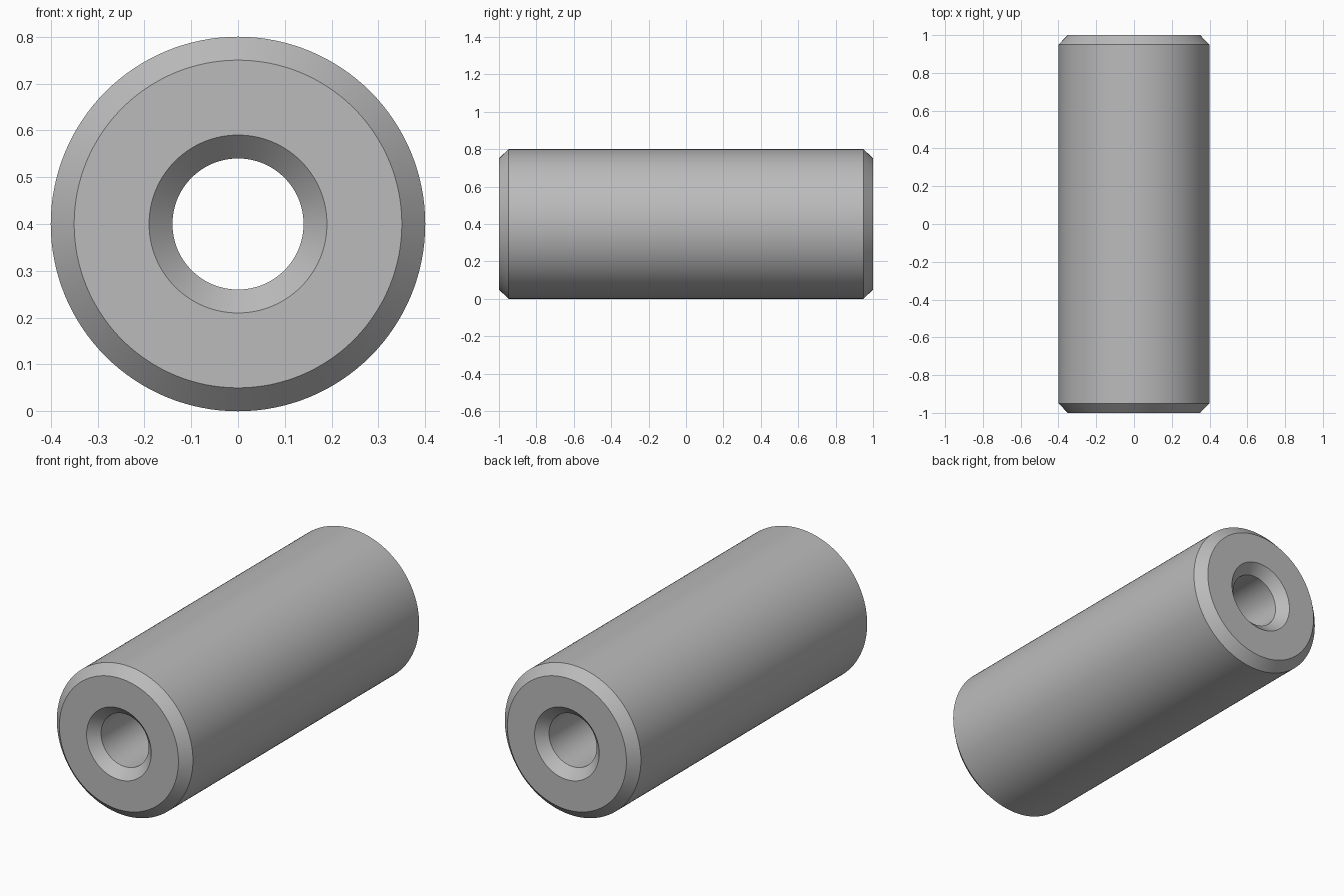
import bpy, bmesh, math
from mathutils import Matrix, Vector

cube = bpy.data.objects.get("Cube")
if cube:
    bpy.data.objects.remove(cube, do_unlink=True)

OUTER, BORE, CHAMFER, HALF, SIDES = 0.4, 0.14, 0.05, 1.0, 128

# Plain grey metal
grey = bpy.data.materials.new("grey metal")
grey.use_nodes = True
colour = (0.5, 0.5, 0.5, 1)
grey.diffuse_color = colour
grey.node_tree.nodes["Principled BSDF"].inputs["Base Color"].default_value = colour

# Half of the wall profile as (radius, y), mirrored to close the loop
half = [(BORE, HALF - CHAMFER), (BORE + CHAMFER, HALF),
        (OUTER - CHAMFER, HALF), (OUTER, HALF - CHAMFER)]
profile = half + [(r, -y) for r, y in reversed(half)]

# Spin the profile around the y axis
bm = bmesh.new()
verts = [bm.verts.new((r, y, 0)) for r, y in profile]
edges = [bm.edges.new((verts[i - 1], v)) for i, v in enumerate(verts)]
bmesh.ops.spin(bm, geom=verts + edges, cent=(0, 0, 0), axis=(0, 1, 0),
               angle=math.tau, steps=SIDES, use_merge=True)
bmesh.ops.remove_doubles(bm, verts=bm.verts, dist=1e-5)
bmesh.ops.translate(bm, verts=bm.verts, vec=(0, 0, OUTER))
bmesh.ops.recalc_face_normals(bm, faces=bm.faces)

mesh = bpy.data.meshes.new("sleeve")
bm.to_mesh(mesh)
bm.free()
mesh.materials.append(grey)
sleeve = bpy.data.objects.new("sleeve", mesh)
bpy.context.collection.objects.link(sleeve)

# Smooth walls with crisp chamfer edges
bpy.ops.object.select_all(action="DESELECT")
sleeve.select_set(True)
bpy.context.view_layer.objects.active = sleeve
bpy.ops.object.shade_smooth_by_angle(angle=math.radians(30))
